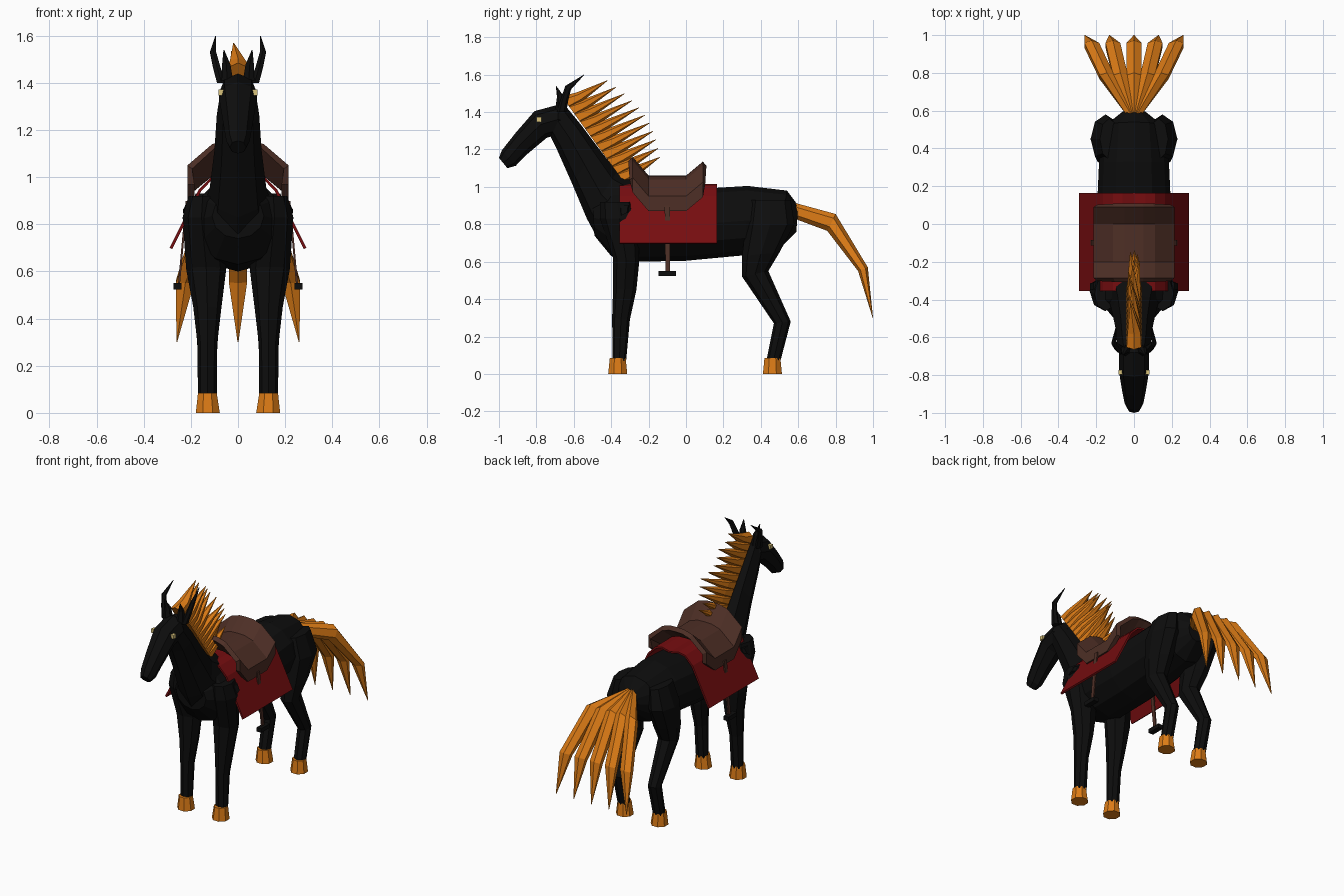
import bpy, bmesh, math, random
from mathutils import Vector

random.seed(4)
cube = bpy.data.objects.get("Cube")
if cube:
    bpy.data.objects.remove(cube)


def material(name, rgb):
    m = bpy.data.materials.new(name)
    m.use_nodes = True
    m.diffuse_color = (*rgb, 1)
    m.node_tree.nodes["Principled BSDF"].inputs["Base Color"].default_value = (*rgb, 1)
    return m


BLACK = material("black coat", (0.004, 0.004, 0.004))
ORANGE = material("orange hair", (0.72, 0.2, 0.008))
BROWN = material("brown leather", (0.075, 0.028, 0.019))
RED = material("red cloth", (0.18, 0.004, 0.005))
CREAM = material("pale yellow eye", (0.7, 0.55, 0.2))


def finish(name, bm, mat):
    bmesh.ops.recalc_face_normals(bm, faces=bm.faces)
    me = bpy.data.meshes.new(name)
    bm.to_mesh(me)
    bm.free()
    me.materials.append(mat)
    ob = bpy.data.objects.new(name, me)
    bpy.context.collection.objects.link(ob)
    return ob


def loft(name, sections, mat, sides=8, turn=0.0):
    """Skin rings; each is (x, y1, z1, y2, z2, half width) spanning two profile points."""
    bm = bmesh.new()
    rings = []
    for x, y1, z1, y2, z2, w in sections:
        a, b = Vector((x, y1, z1)), Vector((x, y2, z2))
        ring = []
        for i in range(sides):
            t = math.tau * (i + turn) / sides
            p = (a + b) / 2 + (a - b) / 2 * math.cos(t) + Vector((w * math.sin(t), 0, 0))
            ring.append(bm.verts.new(p))
        rings.append(ring)
    for r, s in zip(rings, rings[1:]):
        for i in range(sides):
            j = (i + 1) % sides
            bm.faces.new((r[i], r[j], s[j], s[i]))
    bm.faces.new(rings[0])
    bm.faces.new(rings[-1])
    return finish(name, bm, mat)


def sheet(name, half, rows, mat, thickness):
    """Arched sheet: half profile (x, z) mirrored, repeated at rows (y, lift)."""
    profile = [(-x, z) for x, z in reversed(half[1:])] + half
    bm = bmesh.new()
    grid = [[bm.verts.new((x, y, z + lift)) for x, z in profile] for y, lift in rows]
    for r, s in zip(grid, grid[1:]):
        for i in range(len(profile) - 1):
            bm.faces.new((r[i], r[i + 1], s[i + 1], s[i]))
    ob = finish(name, bm, mat)
    mod = ob.modifiers.new("thickness", "SOLIDIFY")
    mod.thickness = thickness
    mod.offset = -1 if ob.data.polygons[len(profile) // 2].normal.z > 0 else 1
    return ob


def box(name, centre, size, mat):
    bm = bmesh.new()
    bmesh.ops.create_cube(bm, size=1)
    for v in bm.verts:
        v.co = Vector([c * s for c, s in zip(v.co, size)]) + Vector(centre)
    return finish(name, bm, mat)


# Torso, neck and head
loft("torso", [
    (0, .60, .90, .59, .76, .06), (0, .54, .98, .49, .66, .16),
    (0, .33, 1.005, .32, .635, .185), (0, 0, .985, 0, .605, .2),
    (0, -.25, 1.0, -.25, .6, .2), (0, -.4, 1.0, -.4, .63, .19),
    (0, -.5, .93, -.49, .74, .11)], BLACK, 12)
loft("neck", [
    (0, -.24, 1.02, -.46, .7, .15), (0, -.37, 1.08, -.53, .83, .12),
    (0, -.47, 1.21, -.61, 1.02, .1), (0, -.56, 1.33, -.69, 1.2, .09),
    (0, -.65, 1.44, -.73, 1.28, .075)], BLACK, 8)
loft("head", [
    (0, -.6, 1.37, -.62, 1.33, .04), (0, -.68, 1.44, -.69, 1.28, .08),
    (0, -.81, 1.405, -.745, 1.262, .08), (0, -.91, 1.29, -.855, 1.17, .063),
    (0, -.985, 1.195, -.91, 1.113, .05), (0, -1.0, 1.155, -.955, 1.1, .035)], BLACK, 8)

# Paired parts
for s, side in ((1, "left"), (-1, "right")):
    loft(f"{side}_front_leg", [
        (s * .15, -.46, .92, -.28, .92, .06), (s * .155, -.46, .83, -.25, .83, .08),
        (s * .135, -.39, .62, -.25, .6, .085), (s * .13, -.39, .45, -.265, .45, .06),
        (s * .13, -.395, .3, -.3, .29, .042), (s * .13, -.392, .07, -.32, .07, .04)], BLACK)
    loft(f"{side}_hind_leg", [
        (s * .13, .34, .93, .56, .93, .05), (s * .15, .32, .8, .58, .8, .08),
        (s * .14, .3, .63, .5, .65, .075), (s * .13, .3, .52, .44, .55, .06),
        (s * .13, .47, .27, .56, .28, .042), (s * .13, .43, .07, .505, .07, .04)], BLACK)
    for end, y in (("front", -.365), ("hind", .462)):
        loft(f"{side}_{end}_hoof", [
            (s * .128, y - .055, 0, y + .055, 0, .055),
            (s * .13, y - .046, .085, y + .046, .085, .043)], ORANGE, 8, .5)
    loft(f"{side}_shoulder_point", [
        (s * .17, -.37, .9, -.29, .9, .05), (s * .19, -.36, .84, -.3, .87, .05)], BLACK, 6)
    loft(f"{side}_ear", [
        (s * .045, -.7, 1.41, -.64, 1.41, .028), (s * .05, -.69, 1.48, -.65, 1.48, .02),
        (s * .06, -.696, 1.54, -.694, 1.54, .002)], BLACK, 6)
    loft(f"{side}_horn", [
        (s * .07, -.69, 1.4, -.64, 1.4, .022), (s * .09, -.67, 1.47, -.63, 1.46, .018),
        (s * .106, -.645, 1.54, -.615, 1.52, .014),
        (s * .095, -.546, 1.6, -.545, 1.598, .002)], BLACK, 6)
    box(f"{side}_eye", (s * .072, -.785, 1.36), (.022, .026, .026), CREAM)
    loft(f"{side}_stirrup_strap", [
        (s * .218, -.12, .9, -.08, .9, .006), (s * .25, -.115, .55, -.08, .55, .006)],
        BROWN, 4, .5)
    box(f"{side}_stirrup", (s * .257, -.1, .538), (.035, .092, .027), BLACK)

# Mane spikes down the back of the neck
COUNT = 11
for i in range(COUNT):
    t = i / (COUNT - 1)
    y, z = -.64 + .29 * t, 1.45 - .4 * t
    bulge = math.sin(math.pi * t)
    tip_y, tip_z = -.42 + .28 * t + .06 * bulge, 1.57 - .41 * t + .02 * bulge
    loft(f"mane_spike_{i + 1}", [
        (0, y - .025, z + .035, y + .025, z - .035, .045),
        (0, y + .055, z + .055, y + .085, z + .005, .04),
        (random.uniform(-.035, .035), tip_y, tip_z, tip_y, tip_z - .003, .002)], ORANGE, 6)

# Tail locks in a fan
for k in range(-2, 3):
    x = k * .13
    loft(f"tail_lock_{k + 3}", [
        (x * .06, .58, .915, .58, .83, .03), (x * .55, .8, .855, .755, .765, .045),
        (x * .86, .972, .57, .92, .55, .045), (x, 1.0, .3, .998, .3, .002)], ORANGE, 6)

# Tack
sheet("saddle_blanket", [(0, 1.0), (.06, 1.015), (.11, 1.005), (.165, .95), (.29, .7)],
      [(-.355, 0), (-.1, 0), (.165, 0)], RED, .012)
sheet("saddle", [(0, 1.06), (.05, 1.058), (.11, 1.04), (.215, .95), (.215, .87)],
      [(-.285, .1), (-.2, 0), (0, 0), (.09, .075)], BROWN, .03)
